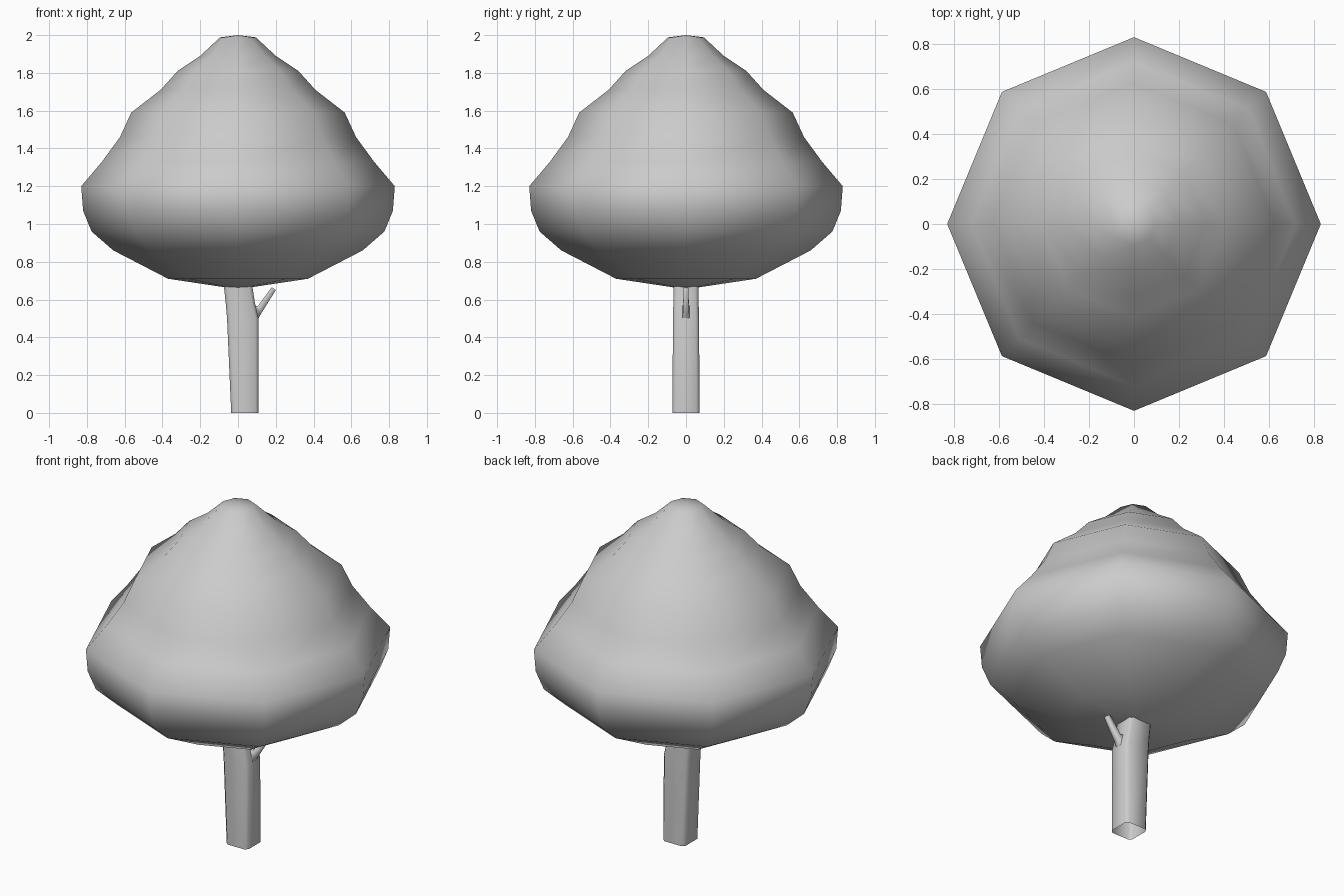
import bpy, math

if "Cube" in bpy.data.objects:
    bpy.data.objects.remove(bpy.data.objects["Cube"])


def make(name, verts, faces):
    me = bpy.data.meshes.new(name)
    me.from_pydata(verts, [], faces)
    me.validate()
    ob = bpy.data.objects.new(name, me)
    bpy.context.collection.objects.link(ob)
    for p in me.polygons:
        p.use_smooth = True
    return ob


def loft(name, rings, cap=None):
    """Skin a stack of equal-length rings; cap is an optional apex point."""
    n = len(rings[0])
    verts = [v for r in rings for v in r]
    faces = []
    for i in range(len(rings) - 1):
        for j in range(n):
            a, b = i * n + j, i * n + (j + 1) % n
            faces.append((a, b, b + n, a + n))
    if cap:
        verts.append(cap)
        t = (len(rings) - 1) * n
        faces += [(t + j, t + (j + 1) % n, len(verts) - 1) for j in range(n)]
    return make(name, verts, faces)


def octagon(r, z):
    return [(r * math.cos(k * math.pi / 4), r * math.sin(k * math.pi / 4), z)
            for k in range(8)]


def soft_square(x0, x1, h, z, c=0.017):
    return [(x1, -h + c, z), (x1, h - c, z), (x1 - c, h, z), (x0 + c, h, z),
            (x0, h - c, z), (x0, -h + c, z), (x0 + c, -h, z), (x1 - c, -h, z)]


# Canopy: eight-sided lumpy dome
profile = [(0.07, 0.665), (0.37, 0.71), (0.66, 0.86), (0.775, 0.96), (0.82, 1.07),
           (0.83, 1.20), (0.72, 1.33), (0.625, 1.46), (0.565, 1.59), (0.41, 1.71),
           (0.32, 1.81), (0.2, 1.89), (0.095, 1.988)]
loft("canopy", [octagon(r, z) for r, z in profile], (0, 0, 2.0))

# Trunk: leaning soft-cornered square tube, open at the base
loft("trunk", [soft_square(-0.036, 0.109, 0.072, 0),
               soft_square(-0.058, 0.109, 0.069, 0.5),
               soft_square(-0.065, 0.09, 0.067, 0.58),
               soft_square(-0.075, 0.075, 0.067, 0.675)])

# Branch: small tapered stub on the right
def stub(lo, hi, w):
    return [(lo[0], -w, lo[1]), (lo[0], w, lo[1]), (hi[0], w, hi[1]), (hi[0], -w, hi[1])]

loft("branch", [stub((0.105, 0.495), (0.085, 0.57), 0.02),
                stub((0.125, 0.53), (0.105, 0.565), 0.016),
                stub((0.2, 0.65), (0.178, 0.665), 0.012)], (0.189, 0, 0.658))
